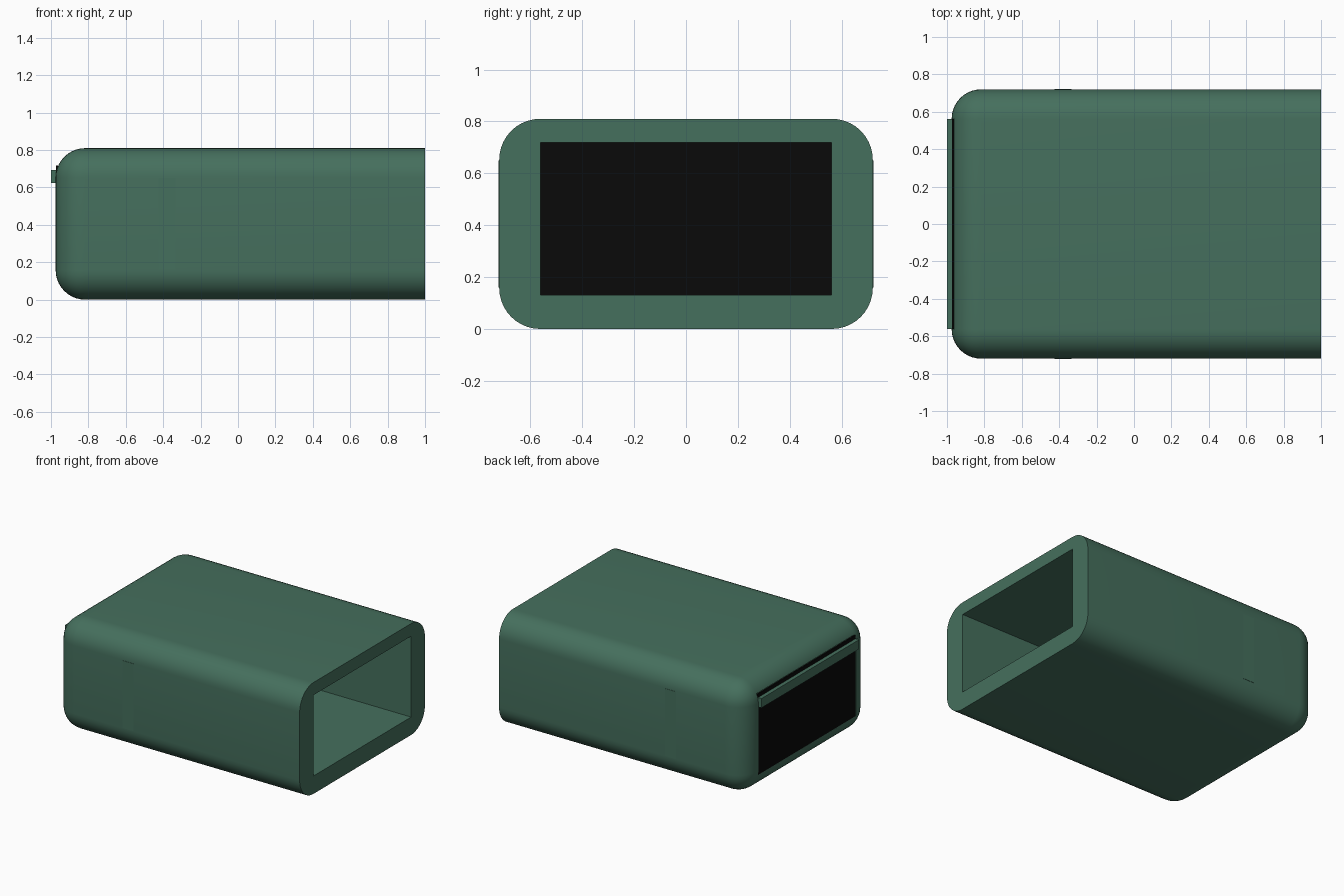
import bpy, bmesh

if "Cube" in bpy.data.objects:
    bpy.data.objects.remove(bpy.data.objects["Cube"])


def material(name, color):
    m = bpy.data.materials.new(name)
    m.diffuse_color = color
    m.use_nodes = True
    m.node_tree.nodes["Principled BSDF"].inputs["Base Color"].default_value = m.diffuse_color
    return m


GREEN = material("green_shell", (0.06, 0.16, 0.11, 1))
BLACK = material("black_screen", (0.003, 0.003, 0.003, 1))


def box(name, lo, hi, mat, bevel=0.0):
    """Box between two corners; bevel rounds every edge except the +x rim."""
    bm = bmesh.new()
    bmesh.ops.create_cube(bm, size=1)
    for v in bm.verts:
        v.co = [lo[i] + (v.co[i] + 0.5) * (hi[i] - lo[i]) for i in range(3)]
    if bevel:
        edges = [e for e in bm.edges
                 if not all(v.co.x > hi[0] - 1e-4 for v in e.verts)]
        bmesh.ops.bevel(bm, geom=edges, offset=bevel, segments=10,
                        profile=0.5, affect='EDGES', clamp_overlap=True)
    bmesh.ops.recalc_face_normals(bm, faces=bm.faces[:])
    me = bpy.data.meshes.new(name)
    bm.to_mesh(me)
    bm.free()
    ob = bpy.data.objects.new(name, me)
    bpy.context.collection.objects.link(ob)
    me.materials.append(mat)
    return ob


# Rounded housing, flat at the open +x end
shell = box("housing", (-0.975, -0.72, 0), (1, 0.72, 0.81), GREEN, 0.158)

# Rectangular tunnel through the housing
cutter = box("tunnel_cutter", (-1.2, -0.561, 0.13), (1.2, 0.561, 0.718), GREEN)
cutter.hide_render = True
mod = shell.modifiers.new("tunnel", 'BOOLEAN')
mod.operation = 'DIFFERENCE'
mod.solver = 'EXACT'
mod.object = cutter
bpy.context.view_layer.objects.active = shell
shell.select_set(True)
bpy.ops.object.modifier_apply(modifier="tunnel")
bpy.data.objects.remove(cutter)
bpy.ops.object.shade_smooth_by_angle(angle=0.6)

# Dark panel closing the -x end, with a ledge bar across it
box("screen", (-0.972, -0.561, 0.13), (-0.962, 0.561, 0.718), BLACK)
box("ledge_bar", (-1, -0.561, 0.625), (-0.968, 0.561, 0.693), GREEN)

# Fine seam strips on both sides
for label, s in (("front", -1), ("back", 1)):
    y0, y1 = sorted((s * 0.715, s * 0.722))
    box("seam_" + label, (-0.425, y0, 0.16), (-0.335, y1, 0.65), GREEN)
